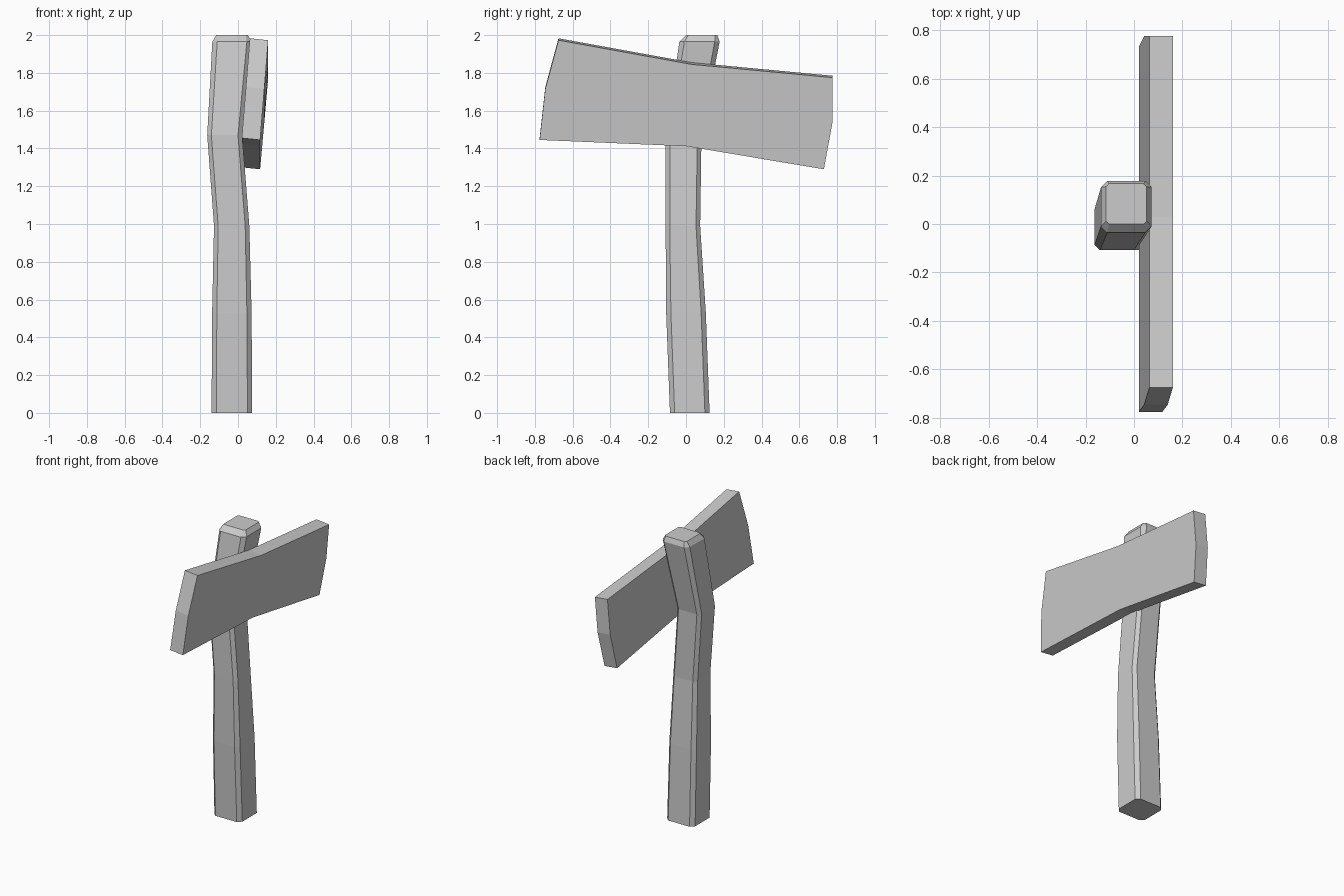
import bpy
import bmesh

cube = bpy.data.objects.get("Cube")
if cube:
    bpy.data.objects.remove(cube, do_unlink=True)

grey = bpy.data.materials.new("plain grey")
grey.use_nodes = True
GREY = (0.6, 0.6, 0.6, 1)
grey.diffuse_color = GREY
grey.node_tree.nodes["Principled BSDF"].inputs["Base Color"].default_value = GREY


def loft(name, rings):
    """Skin a closed solid through rings with equal point counts."""
    bm = bmesh.new()
    loops = [[bm.verts.new(p) for p in ring] for ring in rings]
    for low, high in zip(loops, loops[1:]):
        for i in range(len(low)):
            j = (i + 1) % len(low)
            bm.faces.new((low[i], low[j], high[j], high[i]))
    bm.faces.new(list(reversed(loops[0])))
    bm.faces.new(loops[-1])
    bmesh.ops.recalc_face_normals(bm, faces=bm.faces)
    mesh = bpy.data.meshes.new(name)
    bm.to_mesh(mesh)
    bm.free()
    mesh.materials.append(grey)
    obj = bpy.data.objects.new(name, mesh)
    bpy.context.collection.objects.link(obj)
    return obj


def chamfered_ring(z, x0, x1, y0, y1, c):
    """Rectangle with cut corners at height z."""
    return [(x, y, z) for x, y in (
        (x0 + c, y0), (x1 - c, y0), (x1, y0 + c), (x1, y1 - c),
        (x1 - c, y1), (x0 + c, y1), (x0, y1 - c), (x0, y0 + c))]


# Crooked post: height, x range, y range, corner cut
post_sections = [
    (0, -0.14, 0.075, -0.085, 0.125, 0.025),
    (0.53, -0.137, 0.072, -0.105, 0.105, 0.025),
    (0.99, -0.127, 0.06, -0.108, 0.075, 0.022),
    (1.47, -0.163, 0.022, -0.108, 0.082, 0.022),
    (1.965, -0.136, 0.073, -0.035, 0.178, 0.026),
    (2.0, -0.115, 0.052, 0.0, 0.166, 0.012),
]
loft("post", [chamfered_ring(*s) for s in post_sections])

# Sign board outline: y, z, sideways lean of the board at that point
board_outline = [
    (-0.775, 1.45, 0.02), (0.0, 1.417, 0.02), (0.73, 1.295, 0.02),
    (0.775, 1.54, 0.042), (0.775, 1.78, 0.063),
    (0.03, 1.85, 0.063), (-0.675, 1.978, 0.063), (-0.745, 1.72, 0.042),
]
inner = [(lean, y, z + 0.005) for y, z, lean in board_outline]
outer = [(lean + 0.097, y, z - 0.005) for y, z, lean in board_outline]
loft("sign_board", [inner, outer])
